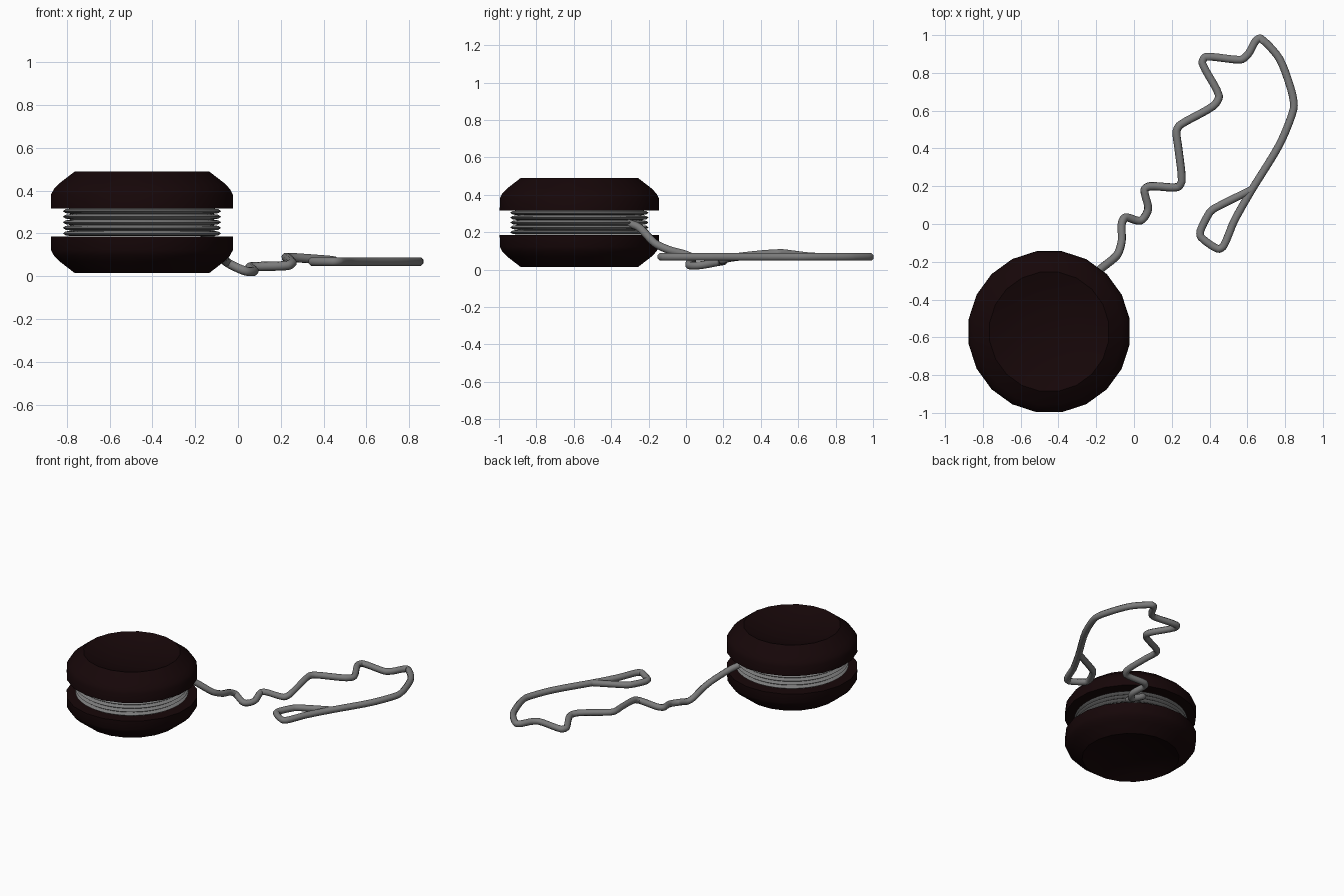
import bpy, bmesh, math
from mathutils import Vector

if "Cube" in bpy.data.objects:
    bpy.data.objects.remove(bpy.data.objects["Cube"])

CX, CY, CZ = -0.449, -0.57, 0.252
SIDES = 20


def lathe(name, profile, sides, phase, mat, angle=40):
    """Revolve an (r, z) profile around the body axis."""
    bm = bmesh.new()
    rings = []
    for r, z in profile:
        if r == 0:
            rings.append([bm.verts.new((0, 0, z))])
        else:
            rings.append([bm.verts.new((r * math.cos(2 * math.pi * (i + phase) / sides),
                                        r * math.sin(2 * math.pi * (i + phase) / sides), z))
                          for i in range(sides)])
    for a, b in zip(rings, rings[1:]):
        for i in range(sides):
            j = (i + 1) % sides
            if len(a) == 1:
                bm.faces.new((a[0], b[j], b[i]))
            elif len(b) == 1:
                bm.faces.new((a[i], a[j], b[0]))
            else:
                bm.faces.new((a[i], a[j], b[j], b[i]))
    bmesh.ops.recalc_face_normals(bm, faces=bm.faces)
    me = bpy.data.meshes.new(name)
    bm.to_mesh(me)
    bm.free()
    me.materials.append(mat)
    ob = bpy.data.objects.new(name, me)
    ob.location = (CX, CY, CZ)
    bpy.context.collection.objects.link(ob)
    bpy.ops.object.select_all(action='DESELECT')
    ob.select_set(True)
    bpy.context.view_layer.objects.active = ob
    bpy.ops.object.shade_smooth_by_angle(angle=math.radians(angle))
    return ob


def material(name, r, g, b):
    m = bpy.data.materials.new(name)
    m.diffuse_color = (r, g, b, 1)
    m.use_nodes = True
    m.node_tree.nodes["Principled BSDF"].inputs["Base Color"].default_value = m.diffuse_color
    return m


dark = material("dark_brown", 0.008, 0.002, 0.0025)
grey = material("string_grey", 0.2, 0.2, 0.2)

# Two mirrored body halves with dished caps
k = 1 / math.cos(math.pi / SIDES)
half = [(0.3, 0.0655), (0.426, 0.0655), (0.425, 0.13), (0.412, 0.155), (0.385, 0.183),
        (0.315, 0.237), (0.24, 0.21), (0.13, 0.187), (0, 0.18)]
for name, s in (("upper_half", 1), ("lower_half", -1)):
    lathe(name, [(r * k, s * z) for r, z in half], SIDES, 0.5, dark)

# Wound string filling the groove, as stacked ridges
turns, pitch = 5, 0.026
coil = [(0.33, -0.065)]
for i in range(turns):
    z = (i - turns / 2 + 0.5) * pitch
    coil += [(0.357, z - 0.009), (0.37, z), (0.357, z + 0.009), (0.33, z + pitch / 2)]
lathe("wound_string", coil, 48, 0, grey, angle=60)

# Loose string ending in a finger loop
path = [(-.25, -.33, .255), (-.19, -.25, .225), (-.09, -.165, .14), (-.065, -.09, .105),
        (-.065, 0, .08), (-.045, .035, .06), (.035, .018, .024), (.075, .08, .024),
        (.055, .18, .042), (.085, .2, .045), (.23, .195, .05), (.253, .23, .062),
        (.235, .4, .082), (.225, .49, .088), (.245, .525, .088), (.42, .625, .075),
        (.45, .68, .07), (.362, .85, .068), (.38, .885, .068), (.565, .87, .068),
        (.605, .9, .068), (.645, .97, .068), (.672, .982, .068), (.77, .875, .068),
        (.835, .7, .068), (.845, .61, .068), (.77, .42, .068), (.62, .175, .068),
        (.53, .015, .068), (.475, -.115, .068), (.445, -.132, .068), (.355, -.07, .068),
        (.352, -.035, .068), (.4, .06, .068), (.43, .085, .068), (.62, .18, .068)]
cu = bpy.data.curves.new("loose_string", 'CURVE')
cu.dimensions = '3D'
cu.bevel_depth = 0.022
cu.bevel_resolution = 2
cu.resolution_u = 5
cu.use_fill_caps = True
cu.materials.append(grey)
sp = cu.splines.new('BEZIER')
sp.bezier_points.add(len(path) - 1)
pts = [Vector(p) for p in path]
for i, (p, co) in enumerate(zip(sp.bezier_points, pts)):
    a, b = pts[max(i - 1, 0)], pts[min(i + 1, len(pts) - 1)]
    t = (b - a).normalized()
    p.handle_left_type = p.handle_right_type = 'FREE'
    p.co = co
    p.handle_left = co - t * (co - a).length * 0.26
    p.handle_right = co + t * (b - co).length * 0.26
string = bpy.data.objects.new("loose_string", cu)
bpy.context.collection.objects.link(string)
